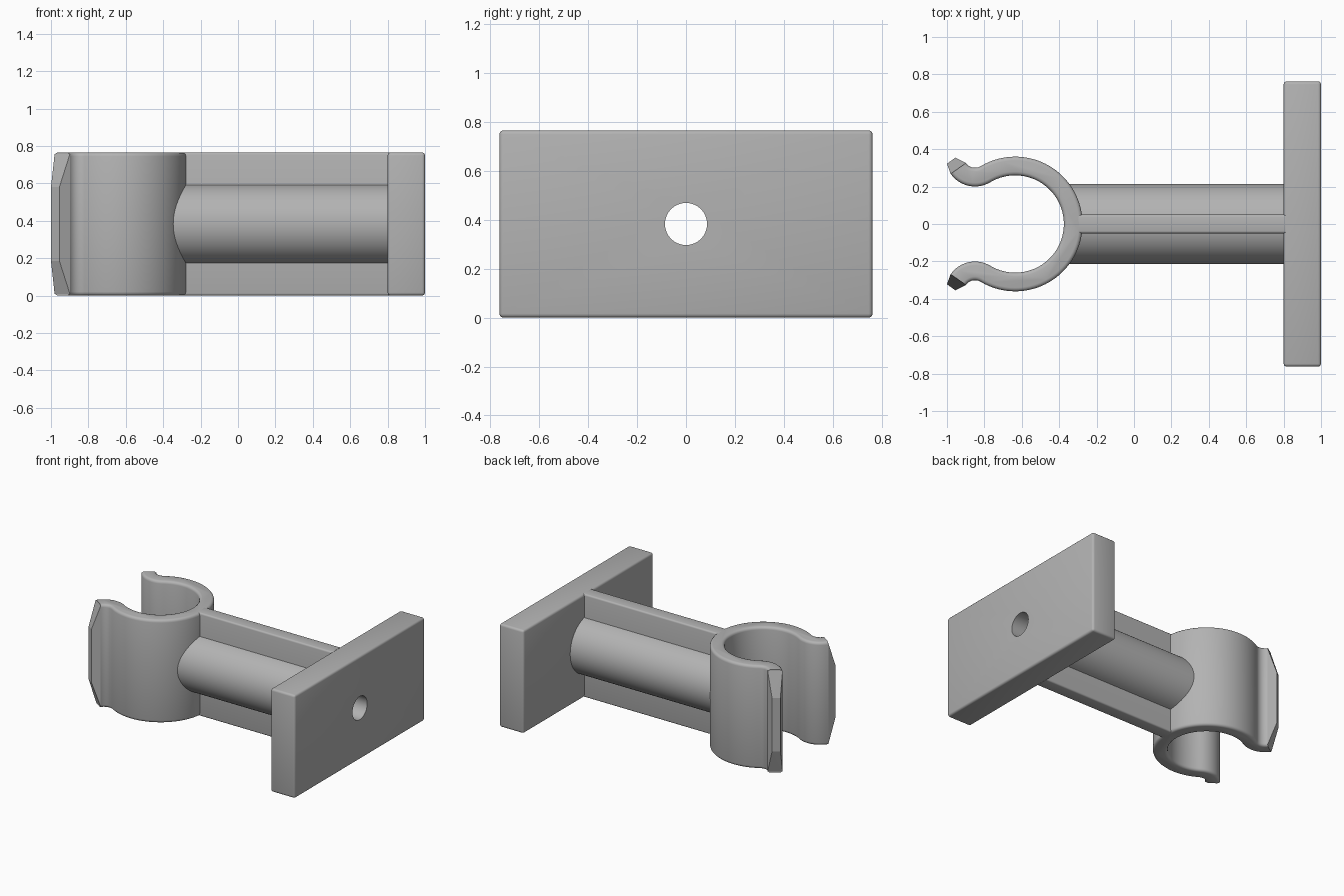
import bpy, bmesh
from math import sin, cos, pi, radians, hypot, atan2
from mathutils import Matrix

H = 0.765                      # overall height
MID = H / 2
CLIP_X, CLIP_R, WALL = -0.635, 0.31, 0.05
LIP_X, LIP_Y = -0.85, 0.36     # centre of the outward lip curl
LIP_END = radians(-145)

if "Cube" in bpy.data.objects:
    bpy.data.objects.remove(bpy.data.objects["Cube"])

grey = bpy.data.materials.new("plain grey")
grey.use_nodes = True
GREY = (0.45, 0.45, 0.45, 1)
grey.diffuse_color = GREY
grey.node_tree.nodes["Principled BSDF"].inputs["Base Color"].default_value = GREY


def finish(bm, name, smooth=True):
    bmesh.ops.recalc_face_normals(bm, faces=bm.faces)
    mesh = bpy.data.meshes.new(name)
    bm.to_mesh(mesh)
    bm.free()
    mesh.materials.append(grey)
    ob = bpy.data.objects.new(name, mesh)
    bpy.context.collection.objects.link(ob)
    if smooth:
        activate(ob)
        bpy.ops.object.shade_smooth_by_angle(angle=radians(35))
    return ob


def activate(ob):
    bpy.ops.object.select_all(action='DESELECT')
    ob.select_set(True)
    bpy.context.view_layer.objects.active = ob


def box(name, x0, x1, width, bevel, pick=lambda e: True):
    bm = bmesh.new()
    bmesh.ops.create_cube(bm, size=1)
    bmesh.ops.scale(bm, vec=(x1 - x0, width, H), verts=bm.verts)
    bmesh.ops.translate(bm, vec=((x0 + x1) / 2, 0, MID), verts=bm.verts)
    bmesh.ops.bevel(bm, geom=[e for e in bm.edges if pick(e)], offset=bevel,
                    segments=3, profile=0.5, affect='EDGES')
    return finish(bm, name)


def rod(name, x0, x1, radius):
    bm = bmesh.new()
    place = Matrix.Translation(((x0 + x1) / 2, 0, MID)) @ Matrix.Rotation(pi / 2, 4, 'Y')
    bmesh.ops.create_cone(bm, cap_ends=True, segments=64, radius1=radius,
                          radius2=radius, depth=x1 - x0, matrix=place)
    return finish(bm, name)


def arc(cx, cy, r, a0, a1, n):
    steps = [a0 + (a1 - a0) * i / n for i in range(n + 1)]
    return [(cx + r * cos(a), cy + r * sin(a)) for a in steps]


# Spring clip: one side of the wall, from the back of the ring to the lip end
join = atan2(LIP_Y, LIP_X - CLIP_X)
lip_r = hypot(LIP_X - CLIP_X, LIP_Y) - CLIP_R


def side(offset):
    ring = arc(CLIP_X, 0, CLIP_R + offset, 0, join, 36)
    curl = arc(LIP_X, LIP_Y, lip_r - offset, join - pi, LIP_END, 14)
    return ring + curl[1:]


def full(offset):
    half = side(offset)
    return [(x, -y) for x, y in reversed(half[1:])] + half


outer, inner = full(WALL), full(-WALL)
bm = bmesh.new()
base = bm.faces.new([bm.verts.new((x, y, 0)) for x, y in outer + inner[::-1]])
top = bmesh.ops.extrude_face_region(bm, geom=[base], use_keep_orig=True)
bmesh.ops.translate(bm, vec=(0, 0, H),
                    verts=[v for v in top["geom"] if isinstance(v, bmesh.types.BMVert)])
# Round the rims, leaving the lip ends square
rims = [e for e in bm.edges
        if abs(e.verts[0].co.z - e.verts[1].co.z) < 0.001 and e.calc_length() < 1.6 * WALL]
bmesh.ops.bevel(bm, geom=rims, offset=0.02, segments=3, profile=0.5, affect='EDGES')
clip = finish(bm, "spring_clip")

# Tapered tips on both lips
far = [(-0.955, 0.355), (-1.0, 0.322)]
near = [side(WALL)[-1], side(-WALL)[-1]]
for sign, name in ((-1, "front_lip_tip"), (1, "back_lip_tip")):
    bm = bmesh.new()
    for pts, inset in ((near, 0.008), (far, 0.185)):
        for x, y in pts:
            for z in (inset, H - inset):
                bm.verts.new((x, sign * y, z))
    bmesh.ops.convex_hull(bm, input=bm.verts)
    bmesh.ops.dissolve_limit(bm, angle_limit=0.02, verts=bm.verts, edges=bm.edges)
    finish(bm, name, smooth=False)

# Mounting plate, web and round post
plate = box("mounting_plate", 0.8, 1.0, 1.525, 0.016)
web = box("web_rib", -0.3, 0.81, 0.1, 0.012,
          lambda e: abs(e.verts[0].co.x - e.verts[1].co.x) > 0.5)
post = rod("round_post", -0.36, 0.81, 0.215)

# Screw hole through the whole length
cutter = rod("hole_cutter", -0.6, 1.2, 0.086)
cutter.hide_render = True
for ob in (clip, plate, web, post):
    activate(ob)
    cut = ob.modifiers.new("hole", 'BOOLEAN')
    cut.operation, cut.solver, cut.object = 'DIFFERENCE', 'EXACT', cutter
    # Cut before the smoothing modifier, if one is present
    bpy.ops.object.modifier_move_to_index(modifier=cut.name, index=0)
    bpy.ops.object.modifier_apply(modifier=cut.name)
    bpy.ops.object.shade_smooth_by_angle(angle=radians(35))
bpy.data.objects.remove(cutter)
